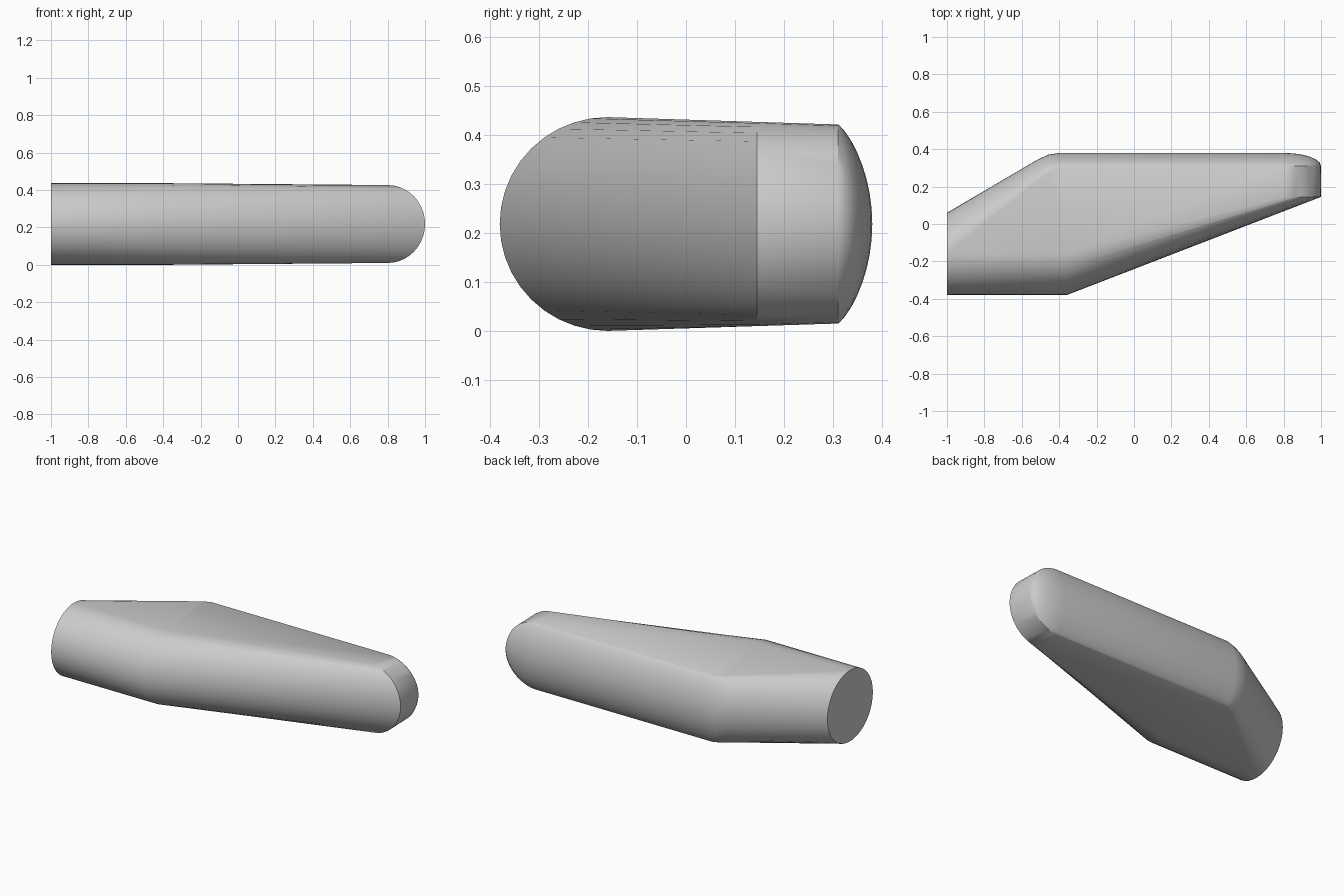
import bpy, bmesh
from math import cos, sin, pi, radians

cube = bpy.data.objects.get("Cube")
if cube:
    bpy.data.objects.remove(cube)

grey = bpy.data.materials.new("plain grey")
grey.use_nodes = True
GREY = (0.6, 0.6, 0.6, 1)
grey.diffuse_color = GREY
grey.node_tree.nodes["Principled BSDF"].inputs["Base Color"].default_value = GREY

STEPS = 20      # points down each rounded edge
MID = 0.218     # height of the middle plane


def half_height(y):
    # the body thins slightly towards the back
    return MID - 0.032 * (y + 0.16)


# Stations round the rim: base x, base y, bulge x, bulge y, bulge sharpness
rim = [
    (-1, -0.16, 0, -0.22, 1),
    (-0.36, -0.16, 0, -0.22, 1),
    (0.8, 0.145, 0.2, 0, 1),
    (0.8, 0.31, 0.2, 0, 1),
]
# rounded back corner of the tip
for i in range(1, 7):
    a = i * pi / 12
    rim.append((0.8, 0.31, 0.2 * cos(a), 0.07 * sin(a), 1 + 0.6 * sin(a)))
# long back edge, back shoulder and root
rim += [
    (-0.4, 0.31, 0, 0.07, 1.6),
    (-0.42, 0.30, -0.04, 0.07, 1.5),
    (-0.45, 0.28, -0.07, 0.062, 1.3),
    (-1, -0.16, 0, 0.22, 1),
]

bm = bmesh.new()
rings = []
for x, y, dx, dy, power in rim:
    ring = []
    for i in range(STEPS + 1):
        t = pi / 2 - pi * i / STEPS
        d = max(cos(t), 0) ** power
        ring.append(bm.verts.new((x + dx * d, y + dy * d, MID + half_height(y) * sin(t))))
    rings.append(ring)

# rounded side walls
for a, b in zip(rings, rings[1:]):
    for i in range(STEPS):
        bm.faces.new((a[i], a[i + 1], b[i + 1], b[i]))
# flat top, flat bottom and round root end
bm.faces.new([r[0] for r in rings])
bm.faces.new([r[-1] for r in reversed(rings)])
bm.faces.new(rings[0][::-1] + rings[-1])
bmesh.ops.remove_doubles(bm, verts=bm.verts, dist=0.0005)
bmesh.ops.dissolve_degenerate(bm, dist=0.0005, edges=bm.edges)
bmesh.ops.recalc_face_normals(bm, faces=bm.faces)

mesh = bpy.data.meshes.new("tapered_body")
bm.to_mesh(mesh)
bm.free()
mesh.materials.append(grey)
body = bpy.data.objects.new("tapered_body", mesh)
bpy.context.collection.objects.link(body)
bpy.ops.object.select_all(action="DESELECT")
body.select_set(True)
bpy.context.view_layer.objects.active = body
bpy.ops.object.shade_smooth_by_angle(angle=radians(30))
